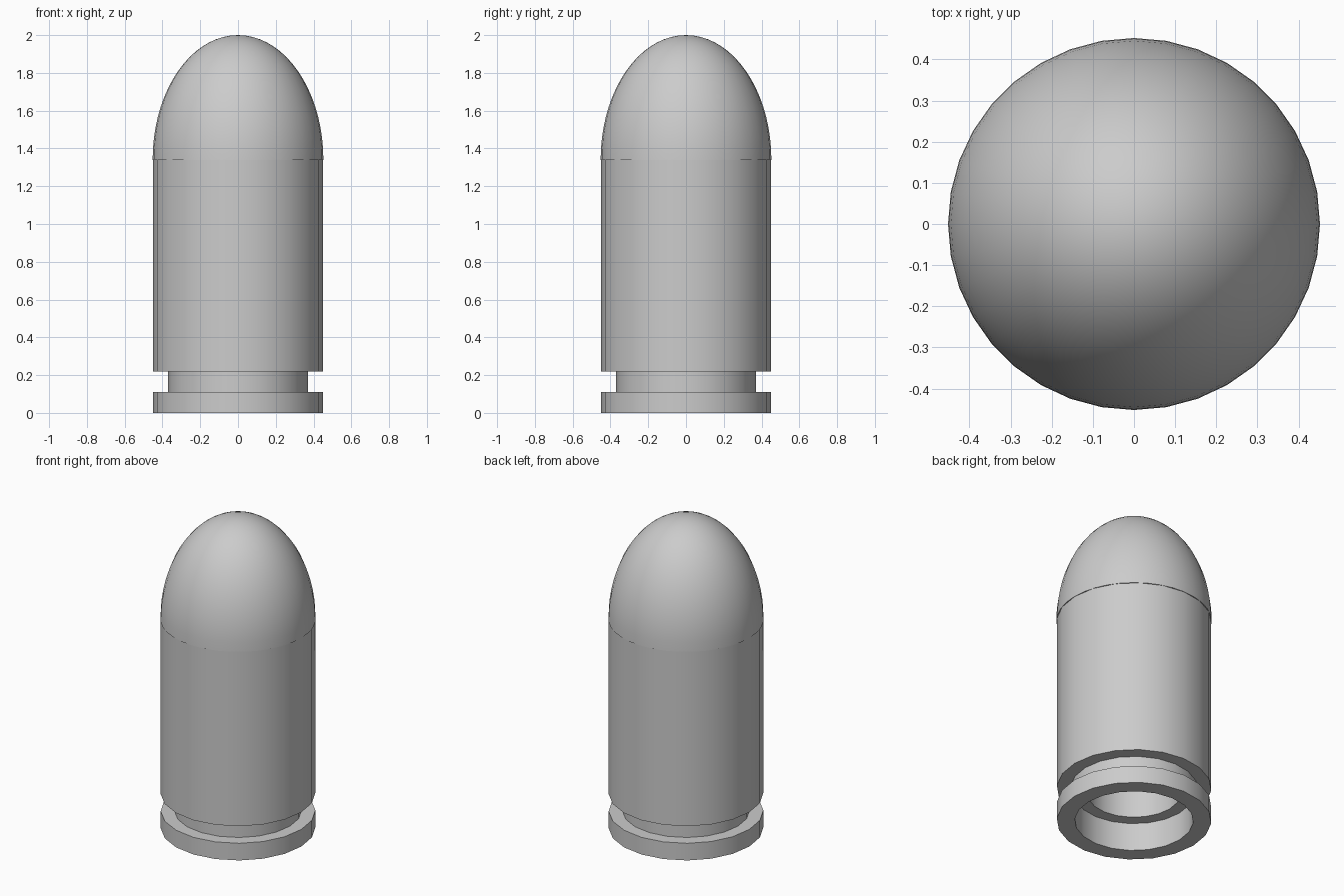
import bpy, bmesh, math

cube = bpy.data.objects.get("Cube")
if cube:
    bpy.data.objects.remove(cube, do_unlink=True)

grey = bpy.data.materials.new("plain_grey")
grey.use_nodes = True
colour = (0.6, 0.6, 0.6, 1)
grey.diffuse_color = colour
grey.node_tree.nodes["Principled BSDF"].inputs["Base Color"].default_value = colour


def lathe(name, profile, sides):
    """Spin a closed (radius, height) outline around the z axis."""
    bm = bmesh.new()
    verts = [bm.verts.new((r, 0, z)) for r, z in profile]
    edges = [bm.edges.new((a, b)) for a, b in zip(verts, verts[1:] + verts[:1])]
    bmesh.ops.spin(bm, geom=verts + edges, axis=(0, 0, 1), cent=(0, 0, 0),
                   angle=math.tau, steps=sides, use_merge=False)
    bmesh.ops.remove_doubles(bm, verts=bm.verts, dist=0.0001)
    bmesh.ops.dissolve_degenerate(bm, edges=bm.edges, dist=0.0001)
    bmesh.ops.recalc_face_normals(bm, faces=bm.faces)
    mesh = bpy.data.meshes.new(name)
    bm.to_mesh(mesh)
    bm.free()
    mesh.materials.append(grey)
    obj = bpy.data.objects.new(name, mesh)
    bpy.context.collection.objects.link(obj)
    bpy.ops.object.select_all(action="DESELECT")
    obj.select_set(True)
    bpy.context.view_layer.objects.active = obj
    bpy.ops.object.shade_smooth_by_angle(angle=math.radians(30))
    return obj


RADIUS, BORE, SHOULDER = 0.45, 0.27, 1.34

# Base rim, grooved neck with an inner ledge, and hollow casing
lathe("base_rim", [(0.345, 0), (RADIUS, 0), (RADIUS, 0.11), (0.345, 0.11)], 20)
lathe("neck", [(0.345, 0.11), (0.37, 0.11), (0.37, 0.22), (BORE, 0.22),
               (BORE, 0.18), (0.345, 0.18)], 20)
lathe("casing", [(BORE, 0.22), (RADIUS, 0.22), (RADIUS, SHOULDER), (BORE, SHOULDER)], 20)

# Rounded nose: half an ellipsoid closed underneath
steps = 18
nose = [(0.452 * math.cos(a), SHOULDER + (2 - SHOULDER) * math.sin(a))
        for a in (i * math.pi / 2 / steps for i in range(steps + 1))]
lathe("nose", [(0, SHOULDER)] + nose, 36)
